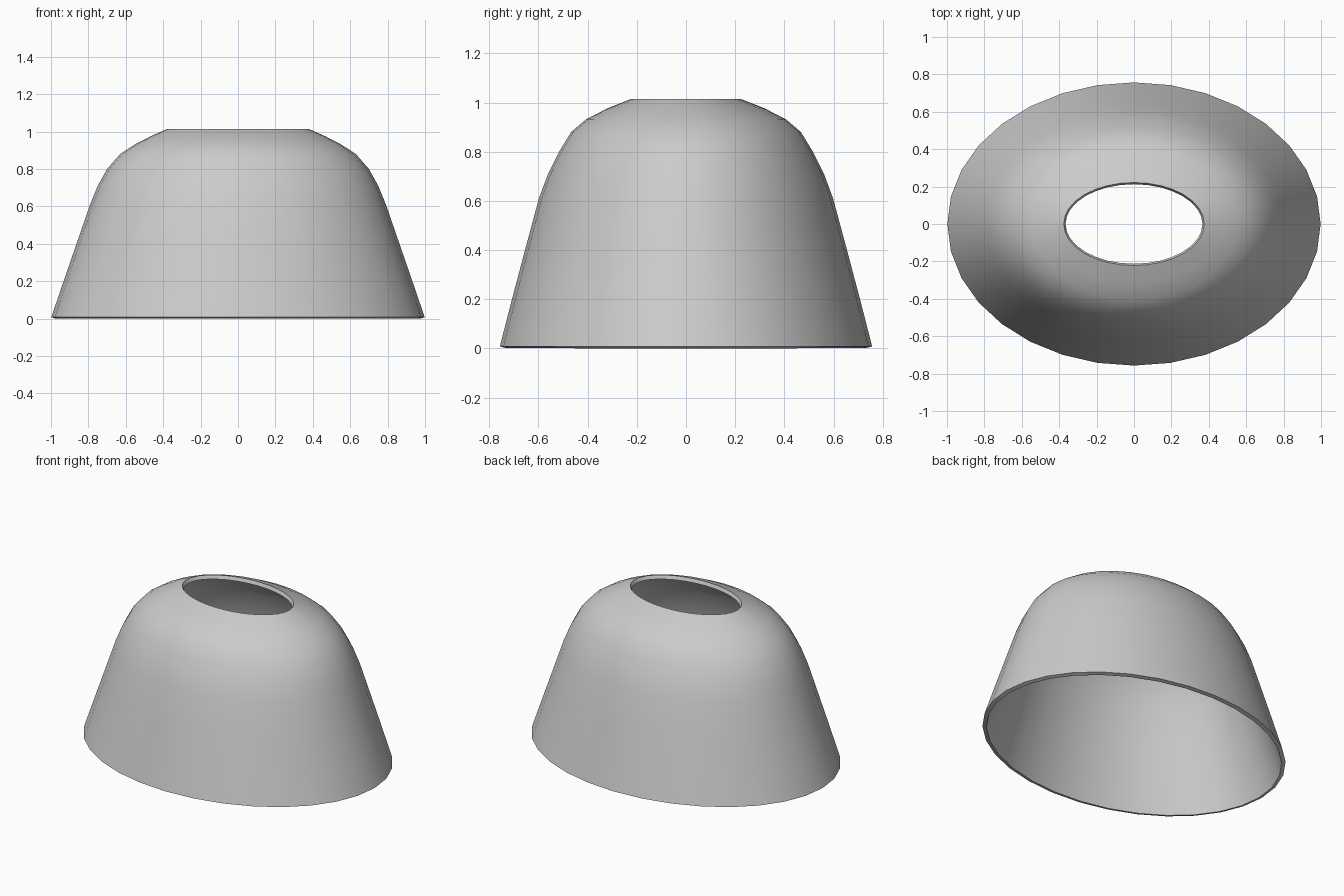
import bpy, bmesh, math

if "Cube" in bpy.data.objects:
    bpy.data.objects.remove(bpy.data.objects["Cube"])

SIDES = 32
# half width x, half depth y, height z for each ring, bottom to top
RINGS = [
    (0.998, 0.757, 0.008), (0.929, 0.705, 0.21), (0.86, 0.652, 0.41),
    (0.791, 0.598, 0.61), (0.75, 0.561, 0.71), (0.70, 0.516, 0.80),
    (0.63, 0.467, 0.88), (0.551, 0.406, 0.932), (0.465, 0.32, 0.976),
    (0.376, 0.222, 1.015),
]

# Oval domed wall, open at top and bottom
bm = bmesh.new()
loops = []
for rx, ry, z in RINGS:
    loops.append([bm.verts.new((rx * math.cos(2 * math.pi * i / SIDES),
                                ry * math.sin(2 * math.pi * i / SIDES), z))
                  for i in range(SIDES)])
for low, high in zip(loops, loops[1:]):
    for i in range(SIDES):
        j = (i + 1) % SIDES
        bm.faces.new((low[i], low[j], high[j], high[i]))
mesh = bpy.data.meshes.new("shade_shell")
bm.to_mesh(mesh)
bm.free()
shell = bpy.data.objects.new("shade_shell", mesh)
bpy.context.collection.objects.link(shell)

# Thin wall thickness towards the inside
solid = shell.modifiers.new("wall", 'SOLIDIFY')
solid.thickness = 0.025
solid.offset = -1
bpy.context.view_layer.objects.active = shell
shell.select_set(True)
bpy.ops.object.modifier_apply(modifier=solid.name)

# Smooth wall with crisp rims
bpy.ops.object.shade_smooth_by_angle(angle=math.radians(40))
